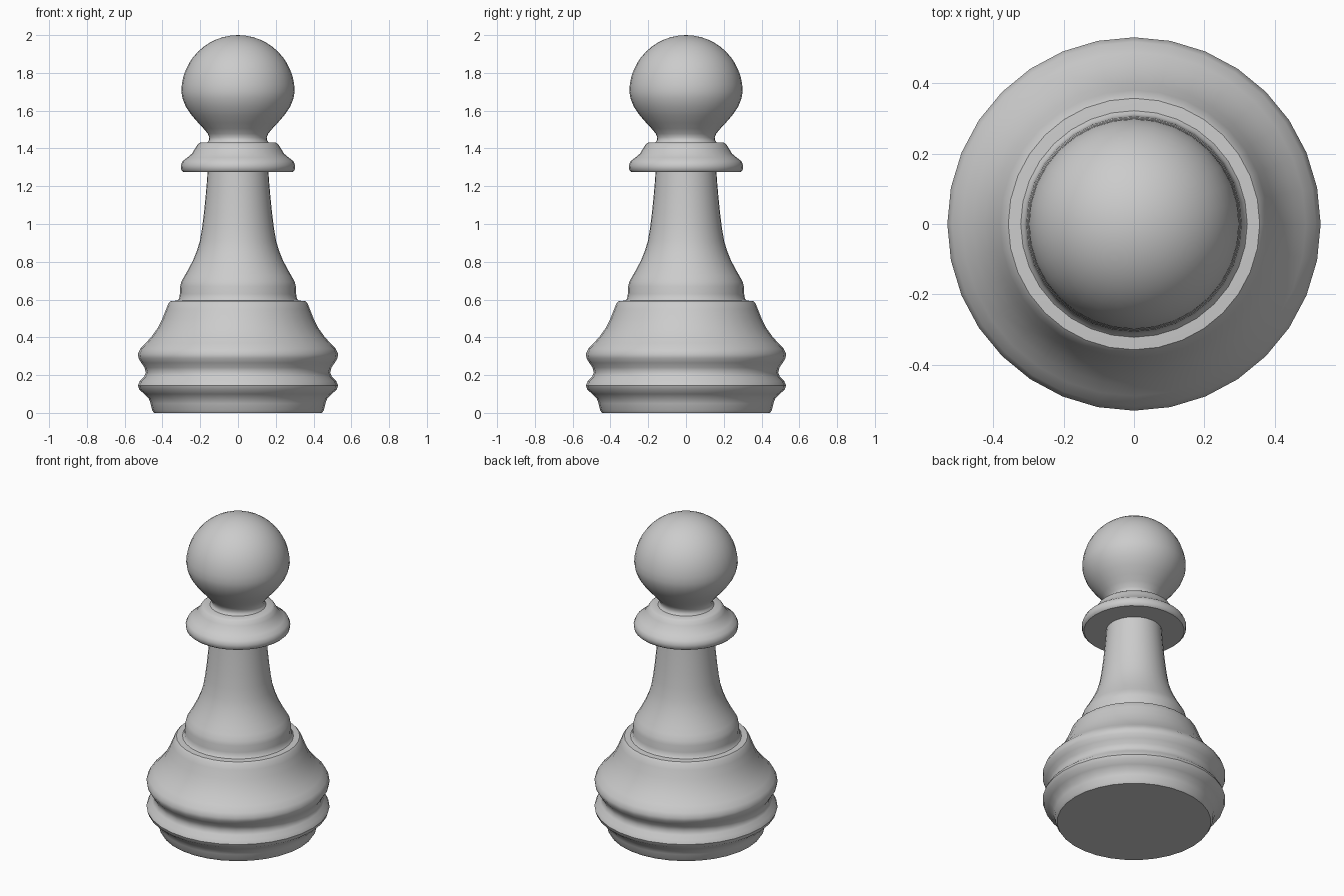
import bpy, bmesh, math

SIDES = 32


def lathe(name, profile):
    """Spin a list of (radius, height) points around z."""
    bm = bmesh.new()
    rings = []
    for r, z in profile:
        if r < 1e-4:
            rings.append([bm.verts.new((0, 0, z))] * SIDES)
        else:
            rings.append([bm.verts.new((r * math.cos(2 * math.pi * i / SIDES),
                                        r * math.sin(2 * math.pi * i / SIDES), z))
                          for i in range(SIDES)])
    for a, b in zip(rings, rings[1:]):
        for i in range(SIDES):
            j = (i + 1) % SIDES
            quad = list(dict.fromkeys((a[i], a[j], b[j], b[i])))
            bm.faces.new(quad)
    mesh = bpy.data.meshes.new(name)
    bm.to_mesh(mesh)
    bm.free()
    obj = bpy.data.objects.new(name, mesh)
    bpy.context.collection.objects.link(obj)
    bpy.ops.object.select_all(action='DESELECT')
    obj.select_set(True)
    bpy.context.view_layer.objects.active = obj
    bpy.ops.object.shade_smooth_by_angle(angle=math.radians(42))
    return obj


# Base: foot, two rounded rings, sloping shoulder and flat ledge
lathe("base", [
    (0, 0), (0.445, 0), (0.455, 0.015), (0.463, 0.05), (0.472, 0.075),
    (0.495, 0.1), (0.522, 0.122), (0.53, 0.145), (0.52, 0.168),
    (0.498, 0.19), (0.488, 0.213), (0.495, 0.24), (0.512, 0.265),
    (0.527, 0.29), (0.53, 0.312), (0.517, 0.34), (0.488, 0.37),
    (0.457, 0.405), (0.425, 0.45), (0.4, 0.5), (0.38, 0.55),
    (0.368, 0.58), (0.357, 0.592), (0.33, 0.594), (0.31, 0.595)])

# Stem: short foot, then a concave taper up to the collar
lathe("stem", [
    (0.322, 0.594), (0.312, 0.605), (0.308, 0.63), (0.306, 0.67),
    (0.3, 0.695), (0.283, 0.725), (0.26, 0.765), (0.237, 0.81),
    (0.217, 0.86), (0.202, 0.91), (0.19, 0.98), (0.18, 1.06),
    (0.172, 1.14), (0.165, 1.22), (0.161, 1.278)])

# Collar: flat underside, rounded rim, stepped top
lathe("collar", [
    (0.158, 1.276), (0.29, 1.276), (0.3, 1.285), (0.303, 1.31),
    (0.293, 1.333), (0.268, 1.352), (0.244, 1.372), (0.227, 1.4),
    (0.213, 1.422), (0.2, 1.431), (0.155, 1.433)])

# Head: narrow neck flaring into a ball
ball = [(0.3 * math.cos(a), 1.7 + 0.3 * math.sin(a))
        for a in (math.radians(7.5 * k) for k in range(12))]
lathe("head", [
    (0.164, 1.431), (0.154, 1.442), (0.152, 1.458), (0.16, 1.478),
    (0.182, 1.505), (0.21, 1.535), (0.245, 1.575), (0.276, 1.62),
    (0.294, 1.665)] + ball + [(0, 2.0)])
